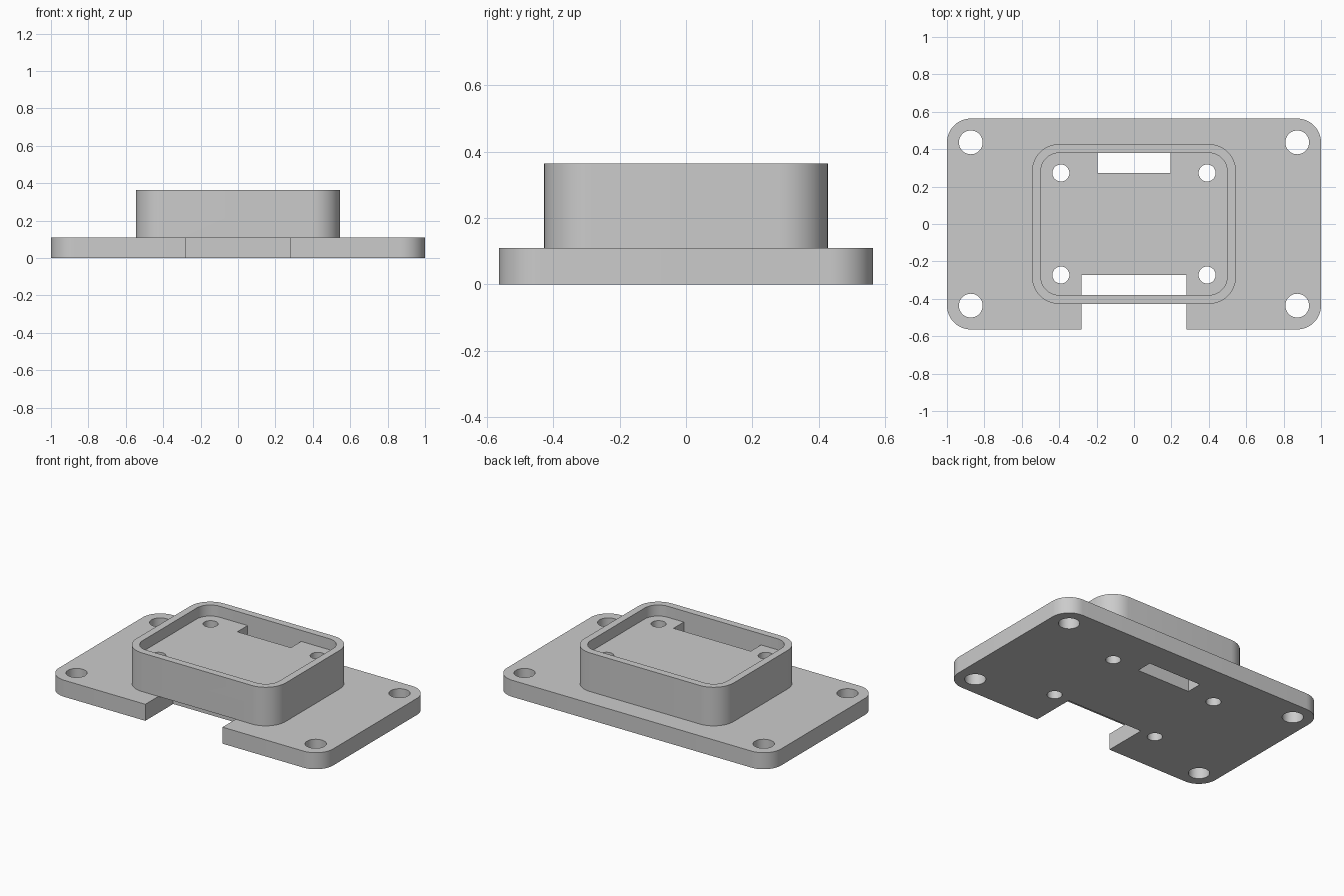
import bpy, bmesh, math

if "Cube" in bpy.data.objects:
    bpy.data.objects.remove(bpy.data.objects["Cube"])

grey = bpy.data.materials.new("light grey")
grey.use_nodes = True
colour = (0.6, 0.6, 0.6, 1)
grey.diffuse_color = colour
grey.node_tree.nodes["Principled BSDF"].inputs["Base Color"].default_value = colour

MM = 1 / 55  # the plate is 110 mm long
BASE, FLOOR, TOP = 6, 16, 20


def prism(name, points, z0, z1):
    """Extrude a closed outline (in mm) from z0 to z1."""
    bm = bmesh.new()
    face = bm.faces.new([bm.verts.new((x * MM, y * MM, z0 * MM)) for x, y in points])
    up = bmesh.ops.extrude_face_region(bm, geom=[face])["geom"]
    bmesh.ops.translate(bm, vec=(0, 0, (z1 - z0) * MM),
                        verts=[v for v in up if isinstance(v, bmesh.types.BMVert)])
    bmesh.ops.recalc_face_normals(bm, faces=bm.faces)
    mesh = bpy.data.meshes.new(name)
    bm.to_mesh(mesh)
    bm.free()
    mesh.materials.append(grey)
    obj = bpy.data.objects.new(name, mesh)
    bpy.context.collection.objects.link(obj)
    return obj


def rounded(hx, hy, r, steps=12):
    """Rectangle outline with rounded corners."""
    pts = []
    for i, (sx, sy) in enumerate([(1, 1), (-1, 1), (-1, -1), (1, -1)]):
        for k in range(steps + 1):
            a = math.pi / 2 * (i + k / steps)
            pts.append((sx * (hx - r) + r * math.cos(a), sy * (hy - r) + r * math.sin(a)))
    return pts


def rect(hx, y0, y1):
    return [(-hx, y0), (hx, y0), (hx, y1), (-hx, y1)]


def circle(cx, cy, r, n=40):
    return [(cx + r * math.cos(2 * math.pi * k / n), cy + r * math.sin(2 * math.pi * k / n))
            for k in range(n)]


def combine(body, other, operation):
    """Apply a boolean and discard the helper."""
    bpy.context.view_layer.objects.active = body
    mod = body.modifiers.new(operation, "BOOLEAN")
    mod.operation, mod.object, mod.solver = operation, other, "EXACT"
    bpy.ops.object.modifier_apply(modifier=mod.name)
    bpy.data.objects.remove(other)


# Mounting plate with the front notch
body = prism("mounting_plate_with_housing", rounded(55, 31, 7), 0, BASE)
combine(body, prism("notch", rect(15.5, -40, -15), -5, BASE + 5), "DIFFERENCE")

# Raised housing with a shallow tray
combine(body, prism("housing", rounded(30, 23.5, 8), BASE, TOP), "UNION")
combine(body, prism("tray", rounded(27.4, 20.9, 5.4), FLOOR, TOP + 5), "DIFFERENCE")

# Slots through the tray floor, at the front and back walls
combine(body, prism("front_slot", rect(15.5, -20.9, -15), -5, FLOOR + 2), "DIFFERENCE")
combine(body, prism("back_slot", rect(10.75, 15, 20.9), -5, FLOOR + 2), "DIFFERENCE")

# Screw holes in the plate corners and the tray corners
for hx, hy, r in [(48, 24, 3.5), (21.5, 15, 2.5)]:
    for sx in (-1, 1):
        for sy in (-1, 1):
            combine(body, prism("hole", circle(sx * hx, sy * hy, r), -5, TOP + 5), "DIFFERENCE")

bpy.ops.object.select_all(action="DESELECT")
body.select_set(True)
bpy.context.view_layer.objects.active = body
bpy.ops.object.shade_smooth_by_angle(angle=math.radians(30))
